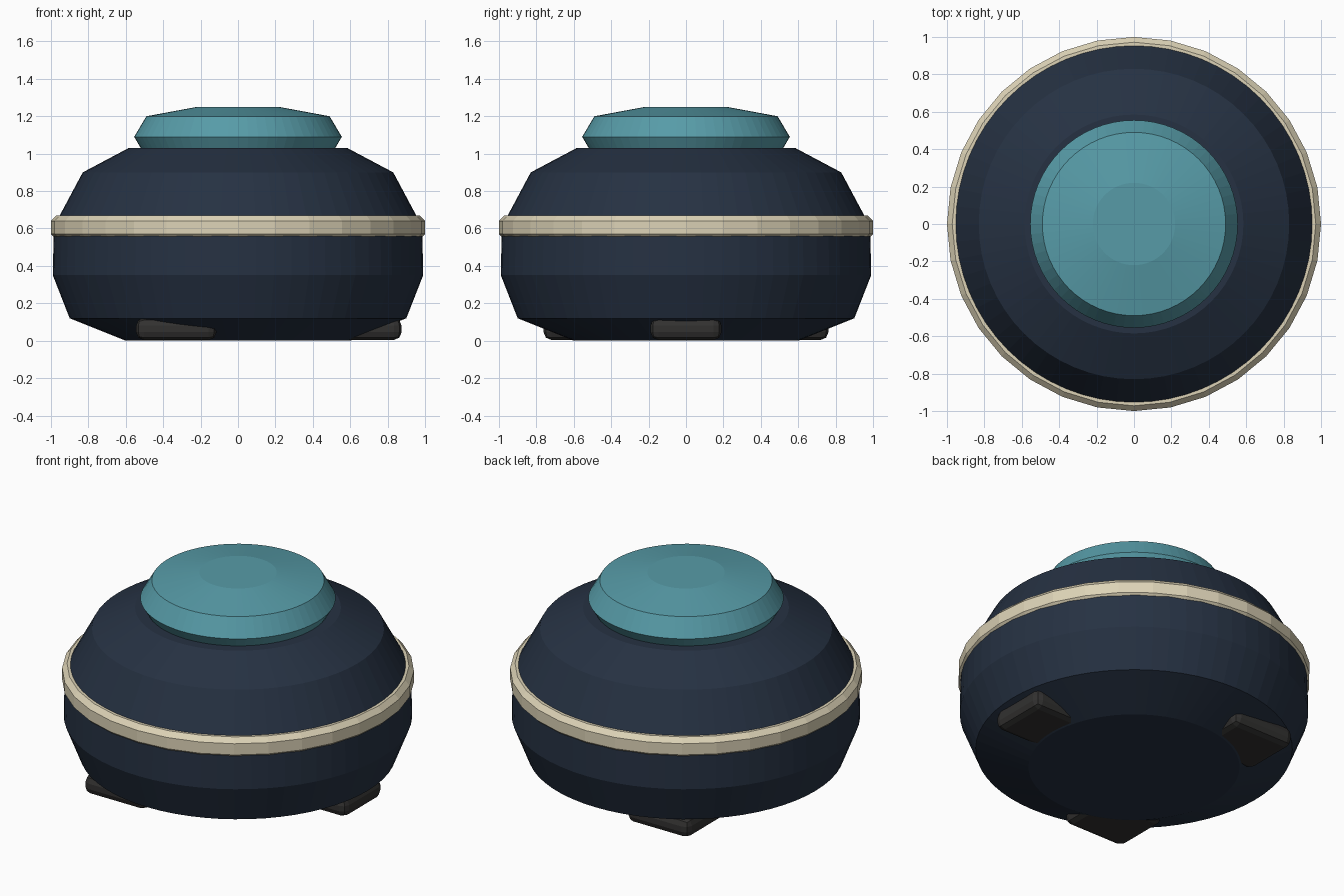
import bpy, bmesh, math

if "Cube" in bpy.data.objects:
    bpy.data.objects.remove(bpy.data.objects["Cube"])


def material(name, rgb):
    m = bpy.data.materials.new(name)
    m.diffuse_color = (*rgb, 1)
    m.use_nodes = True
    m.node_tree.nodes["Principled BSDF"].inputs["Base Color"].default_value = m.diffuse_color
    return m


navy = material("dark navy", (0.019, 0.031, 0.055))
teal = material("teal", (0.095, 0.33, 0.39))
cream = material("cream", (0.72, 0.65, 0.47))
rubber = material("dark rubber", (0.032, 0.031, 0.030))


def finish(name, bm, mat):
    bmesh.ops.recalc_face_normals(bm, faces=bm.faces)
    me = bpy.data.meshes.new(name)
    bm.to_mesh(me)
    bm.free()
    me.materials.append(mat)
    ob = bpy.data.objects.new(name, me)
    bpy.context.collection.objects.link(ob)
    return ob


def lathe(name, profile, mat, sides, closed=False):
    """Spin an (r, z) profile round z; open profiles get flat end caps."""
    bm = bmesh.new()
    rings = [[bm.verts.new((r * math.cos(2 * math.pi * i / sides),
                            r * math.sin(2 * math.pi * i / sides), z))
              for i in range(sides)] for r, z in profile]
    pairs = list(zip(rings, rings[1:]))
    if closed:
        pairs.append((rings[-1], rings[0]))
    for a, b in pairs:
        for i in range(sides):
            j = (i + 1) % sides
            bm.faces.new((a[i], a[j], b[j], b[i]))
    if not closed:
        bm.faces.new(rings[0])
        bm.faces.new(rings[-1])
    return finish(name, bm, mat)


# Rounded pot body
lathe("body", [(0.60, 0.0), (0.90, 0.12), (0.99, 0.35), (0.985, 0.61),
               (0.83, 0.90), (0.585, 1.03)], navy, 64)

# Trim band round the widest part
lathe("trim_band", [(0.93, 0.555), (0.985, 0.555), (1.0, 0.57), (1.0, 0.64),
                    (0.972, 0.67), (0.93, 0.67)], cream, 32, closed=True)

# Top button
lathe("top_button", [(0.50, 1.0), (0.52, 1.03), (0.555, 1.09), (0.49, 1.20),
                     (0.22, 1.25)], teal, 64)

# Three rounded feet, all aligned with the axes
for n in range(3):
    a = math.radians(120 * n)
    cx, cy = 0.66 * math.cos(a), 0.66 * math.sin(a)
    bm = bmesh.new()
    bmesh.ops.create_cube(bm, size=1)
    for v in bm.verts:
        v.co = (cx + v.co.x * 0.43, cy + v.co.y * 0.38, 0.063 + v.co.z * 0.118)
    bmesh.ops.bevel(bm, geom=bm.edges[:], offset=0.042, segments=2,
                    profile=0.5, affect='EDGES')
    finish(f"foot_{n + 1}", bm, rubber)
